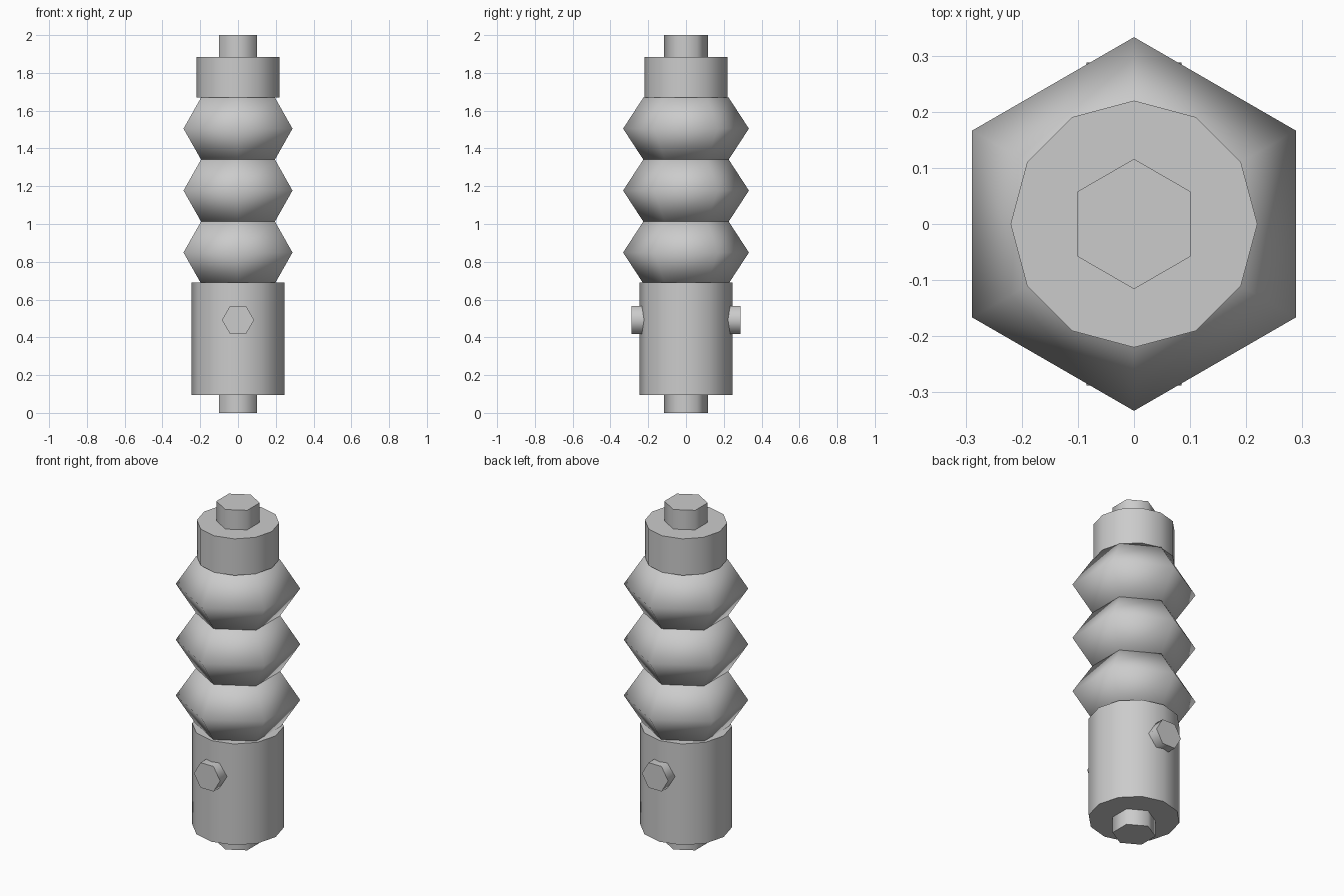
import bpy
import math
from mathutils import Matrix
import bmesh

cube = bpy.data.objects.get("Cube")
if cube:
    bpy.data.objects.remove(cube, do_unlink=True)

GREY = (0.6, 0.6, 0.6, 1.0)
grey = bpy.data.materials.new("plain_grey")
grey.use_nodes = True
grey.diffuse_color = GREY
grey.node_tree.nodes["Principled BSDF"].inputs["Base Color"].default_value = GREY


def turned(name, sides, profile, start=0.0, matrix=None):
    """Turn a (radius, height) profile into a capped, smooth-sided solid."""
    bm = bmesh.new()
    rings = []
    for radius, height in profile:
        angles = [start + math.tau * i / sides for i in range(sides)]
        rings.append([bm.verts.new((radius * math.cos(a), radius * math.sin(a), height))
                      for a in angles])
    for low, high in zip(rings, rings[1:]):
        for i in range(sides):
            j = (i + 1) % sides
            bm.faces.new((low[i], low[j], high[j], high[i]))
    bm.faces.new(rings[0][::-1])
    bm.faces.new(rings[-1])
    if matrix:
        bm.transform(matrix)
    mesh = bpy.data.meshes.new(name)
    bm.to_mesh(mesh)
    bm.free()
    mesh.materials.append(grey)
    obj = bpy.data.objects.new(name, mesh)
    bpy.context.collection.objects.link(obj)
    bpy.ops.object.select_all(action="DESELECT")
    obj.select_set(True)
    bpy.context.view_layer.objects.active = obj
    bpy.ops.object.shade_smooth_by_angle(angle=math.radians(75))
    return obj


POINT_Y = math.pi / 2  # hexagon corner facing along y

# Cylindrical housing and top collar
turned("housing", 12, [(0.245, 0.095), (0.245, 0.69)])
turned("top_collar", 12, [(0.22, 1.67), (0.22, 1.885)])

# Hexagonal end pins
turned("bottom_pin", 6, [(0.116, 0.0), (0.116, 0.12)], POINT_Y)
turned("top_pin", 6, [(0.116, 1.86), (0.116, 2.0)], POINT_Y)

# Three bellows folds
FOLD = 0.328
for n in range(3):
    z = 0.685 + n * FOLD
    turned(f"bellows_fold_{n + 1}", 6,
           [(0.226, z), (0.333, z + FOLD / 2), (0.226, z + FOLD)], POINT_Y)

# Hexagonal bolts on front and back
for name, side in (("front_bolt", 1), ("back_bolt", -1)):
    place = Matrix.Translation((0, 0, 0.492)) @ Matrix.Rotation(side * math.pi / 2, 4, "X")
    turned(name, 6, [(0.085, 0.2), (0.085, 0.288)], 0.0, place)
